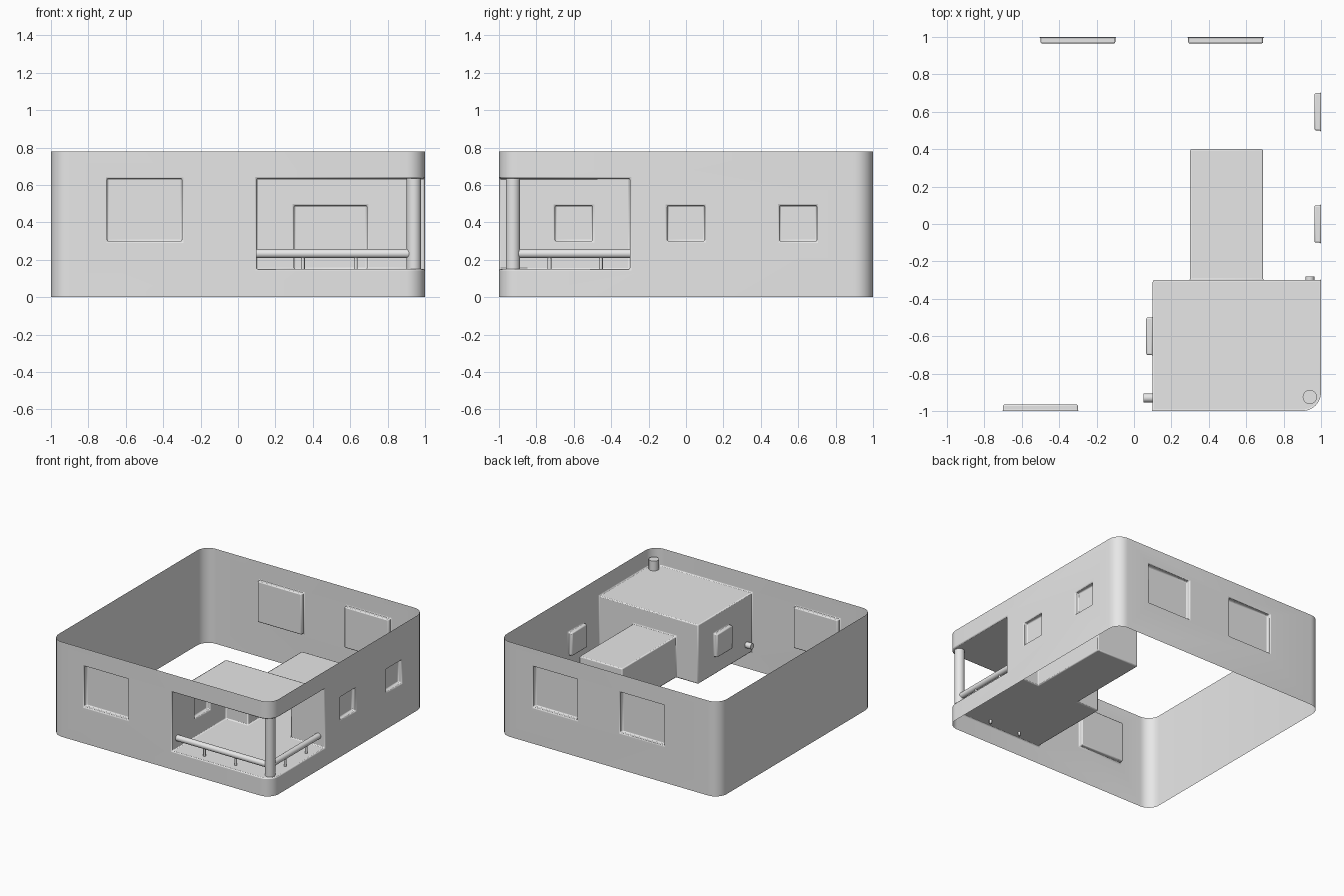
import bpy
import bmesh
from math import pi, cos, sin
from mathutils import Vector

if "Cube" in bpy.data.objects:
    bpy.data.objects.remove(bpy.data.objects["Cube"])

HEIGHT, CORNER, DEPTH = 0.78, 0.1, 0.035
FLOOR, CEILING = 0.15, 0.635

plaster = bpy.data.materials.new("light grey plaster")
plaster.use_nodes = True
plaster.diffuse_color = (0.8, 0.8, 0.8, 1)
plaster.node_tree.nodes["Principled BSDF"].inputs["Base Color"].default_value = (0.8, 0.8, 0.8, 1)


def make_object(name, bm):
    mesh = bpy.data.meshes.new(name)
    bm.normal_update()
    bm.to_mesh(mesh)
    bm.free()
    obj = bpy.data.objects.new(name, mesh)
    bpy.context.collection.objects.link(obj)
    mesh.materials.append(plaster)
    return obj


def activate(obj):
    bpy.ops.object.select_all(action='DESELECT')
    obj.select_set(True)
    bpy.context.view_layer.objects.active = obj


def cut_box(target, x, y, z):
    """Carve an axis-aligned box, given as three ranges, out of the target."""
    bm = bmesh.new()
    bmesh.ops.create_cube(bm, size=1)
    for v in bm.verts:
        v.co = Vector([(a + b) / 2 + c * (b - a) for c, (a, b) in zip(v.co, (x, y, z))])
    cutter = make_object("cutter", bm)
    cutter.hide_render = True
    activate(target)
    mod = target.modifiers.new("cut", 'BOOLEAN')
    mod.operation, mod.solver, mod.object = 'DIFFERENCE', 'EXACT', cutter
    bpy.ops.object.modifier_apply(modifier=mod.name)
    bpy.data.objects.remove(cutter)


def rod(name, start, end, radius, sides=24):
    start, end = Vector(start), Vector(end)
    bm = bmesh.new()
    bmesh.ops.create_cone(bm, cap_ends=True, segments=sides, radius1=radius,
                          radius2=radius, depth=(end - start).length)
    obj = make_object(name, bm)
    obj.rotation_mode = 'QUATERNION'
    obj.rotation_quaternion = (end - start).to_track_quat('Z', 'Y')
    obj.location = (start + end) / 2
    activate(obj)
    bpy.ops.object.shade_smooth_by_angle()
    return obj


# Storey block with rounded corners
bm = bmesh.new()
ring = []
STEPS = 8
for quarter, (sx, sy) in enumerate(((1, 1), (-1, 1), (-1, -1), (1, -1))):
    for i in range(STEPS + 1):
        a = (quarter + i / STEPS) * pi / 2
        ring.append(bm.verts.new((sx * (1 - CORNER) + CORNER * cos(a),
                                  sy * (1 - CORNER) + CORNER * sin(a), 0)))
base = bm.faces.new(ring)
top = bmesh.ops.extrude_face_region(bm, geom=[base], use_keep_orig=True)
bmesh.ops.translate(bm, vec=(0, 0, HEIGHT),
                    verts=[g for g in top["geom"] if isinstance(g, bmesh.types.BMVert)])
bmesh.ops.recalc_face_normals(bm, faces=bm.faces)
walls = make_object("storey_walls", bm)

# Corner balcony, its doorway and its side window
cut_box(walls, (0.1, 1.2), (-1.2, -0.3), (FLOOR, CEILING))
cut_box(walls, (0.3, 0.69), (-0.5, 0.4), (FLOOR, 0.49))
cut_box(walls, (0.1 - DEPTH, 0.2), (-0.7, -0.5), (0.3, 0.49))

# Front, back and side window recesses
cut_box(walls, (-0.7, -0.3), (-1.2, DEPTH - 1), (0.3, CEILING))
for x in (-0.3, 0.49):
    cut_box(walls, (x - 0.2, x + 0.2), (1 - DEPTH, 1.2), (0.3, CEILING))
for y in (0, 0.6):
    cut_box(walls, (1 - DEPTH, 1.2), (y - 0.1, y + 0.1), (0.3, 0.49))

# Open the top and bottom, then soften the edges
bm = bmesh.new()
bm.from_mesh(walls.data)
caps = [f for f in bm.faces
        if all(abs(v.co.z) < 0.001 for v in f.verts)
        or all(abs(v.co.z - HEIGHT) < 0.001 for v in f.verts)]
bmesh.ops.delete(bm, geom=caps, context='FACES')
bm.to_mesh(walls.data)
bm.free()
activate(walls)
bevel = walls.modifiers.new("soft edges", 'BEVEL')
bevel.width, bevel.segments = 0.008, 2
bevel.limit_method, bevel.angle_limit = 'ANGLE', pi / 4
bpy.ops.object.shade_smooth_by_angle(angle=pi / 6)

# Balcony column, rails and rail posts
LINE, RAIL_Z = 0.935, 0.233
rod("balcony_column", (0.94, -0.925, 0.13), (0.94, -0.925, 0.715), 0.038, 32)
rod("front_rail", (0.05, -LINE + 0.005, RAIL_Z), (0.915, -LINE + 0.005, RAIL_Z), 0.024)
rod("side_rail", (LINE + 0.005, -0.9, RAIL_Z), (LINE + 0.005, -0.28, RAIL_Z), 0.024)
for x in (0.347, 0.63):
    rod("front_rail_post", (x, -0.93, 0.12), (x, -0.93, RAIL_Z), 0.01, 16)
for y in (-0.73, -0.455):
    rod("side_rail_post", (0.94, y, 0.12), (0.94, y, RAIL_Z), 0.01, 16)
